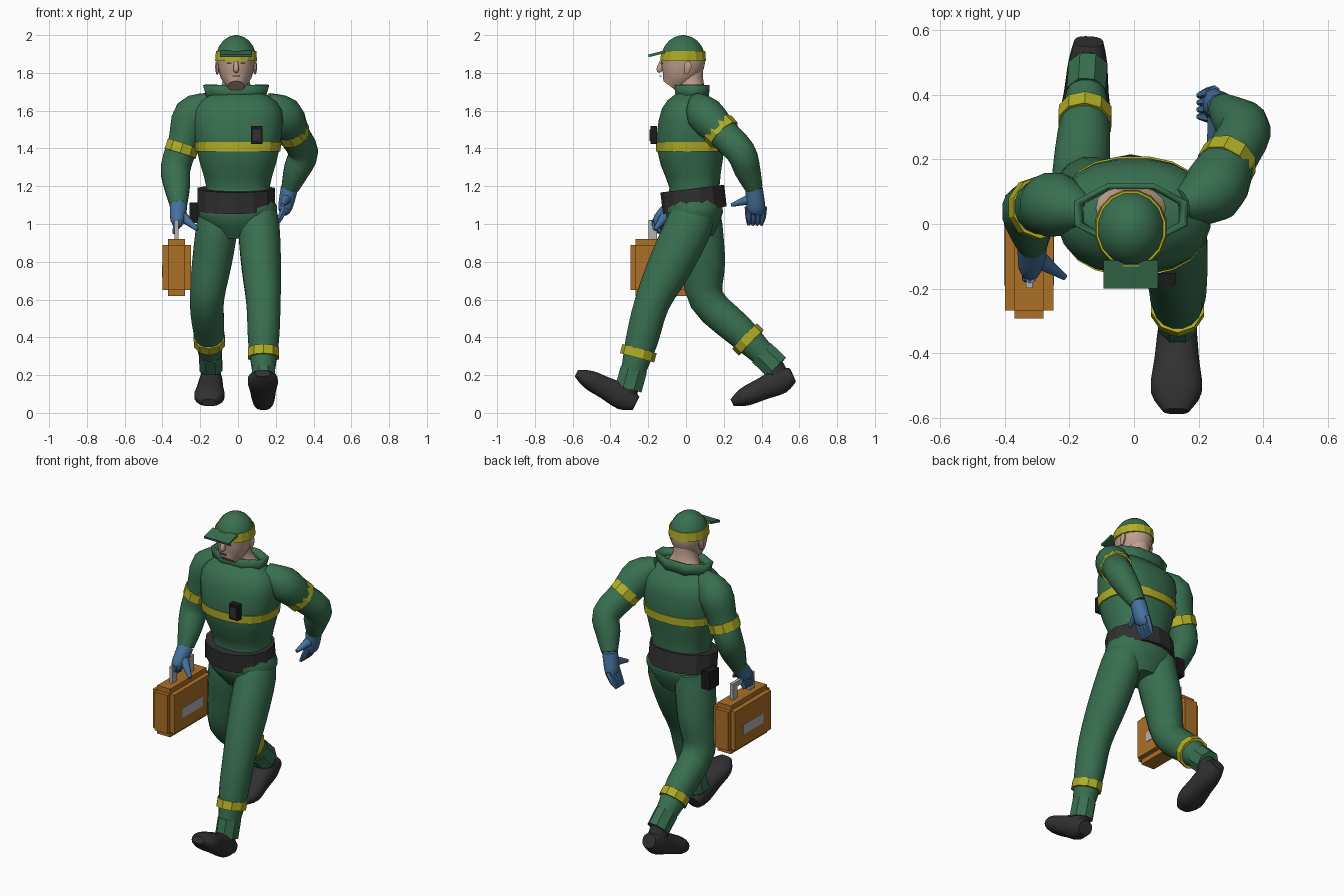
import bpy, bmesh, math
from mathutils import Vector, Matrix

cube = bpy.data.objects.get("Cube")
if cube:
    bpy.data.objects.remove(cube, do_unlink=True)


def material(name, red, green, blue):
    mat = bpy.data.materials.new(name)
    mat.use_nodes = True
    mat.diffuse_color = (red, green, blue, 1)
    mat.node_tree.nodes["Principled BSDF"].inputs["Base Color"].default_value = mat.diffuse_color
    return mat


GREEN = material("green_cloth", .04, .16, .08)
YELLOW = material("yellow_stripe", .44, .42, .02)
DARK = material("dark_leather", .03, .03, .03)
BLACK = material("black_plastic", .01, .01, .01)
BLUE = material("blue_glove", .06, .17, .34)
BROWN = material("orange_case", .41, .16, .02)
SKIN = material("skin", .52, .35, .27)
SILVER = material("silver", .45, .45, .45)
LIP = material("lip_brown", .25, .14, .1)


def finish(name, bm, mat, angle):
    bmesh.ops.recalc_face_normals(bm, faces=bm.faces)
    mesh = bpy.data.meshes.new(name)
    bm.to_mesh(mesh)
    bm.free()
    mesh.materials.append(mat)
    ob = bpy.data.objects.new(name, mesh)
    bpy.context.collection.objects.link(ob)
    bpy.ops.object.select_all(action='DESELECT')
    ob.select_set(True)
    bpy.context.view_layer.objects.active = ob
    bpy.ops.object.shade_smooth_by_angle(angle=math.radians(angle))
    return ob


def smooth(rows, steps):
    """Pass a smooth curve through rows of position and radii."""
    rows = [Vector(row) for row in rows]
    ends = [rows[0], *rows, rows[-1]]
    result = []
    for a, b, c, d in zip(ends, ends[1:], ends[2:], ends[3:]):
        for step in range(steps):
            t = step / steps
            bend = (2 * a - 5 * b + 4 * c - d) * t + (3 * b - a - 3 * c + d) * t * t
            result.append(b + (c - a + bend) * t / 2)
    return result + [rows[-1]]


def tube(name, mat, rows, sides=16, steps=3, power=1, cap=True, angle=50):
    """Skin rings (x, y, z, side radius, other radius) set square to their path."""
    rings = smooth(rows, steps)
    points = [Vector(ring[:3]) for ring in rings]
    bm = bmesh.new()
    loops = []
    for i, ring in enumerate(rings):
        along = (points[min(i + 1, len(points) - 1)] - points[max(i - 1, 0)]).normalized()
        across = Vector((1, 0, 0)) - along * along.x
        across.normalize()
        up = along.cross(across)
        loop = []
        for k in range(sides):
            turn = 2 * math.pi * (k + .5) / sides
            c, s = math.cos(turn), math.sin(turn)
            c = math.copysign(abs(c) ** power, c)
            s = math.copysign(abs(s) ** power, s)
            loop.append(bm.verts.new(points[i] + across * c * ring[3] + up * s * ring[-1]))
        loops.append(loop)
    for low, high in zip(loops, loops[1:]):
        for k in range(sides):
            bm.faces.new((low[k], low[k - 1], high[k - 1], high[k]))
    if cap:
        bm.faces.new(loops[0])
        bm.faces.new(loops[-1])
    return finish(name, bm, mat, angle)


def upright(name, mat, levels, x=0, **options):
    """Stack level rings given as (height, y, half width, half depth)."""
    return tube(name, mat, [(x, y, z, wide, deep) for z, y, wide, deep in levels], **options)


def band(name, mat, centre, axis, wide, deep, width, sides=10):
    half = Vector(axis).normalized() * width / 2
    rows = [(*(Vector(centre) + half * sign), wide, deep) for sign in (-1, 1)]
    tube(name, mat, rows, sides, steps=1, angle=20)


def box(name, mat, centre, size, tilt=0):
    bm = bmesh.new()
    place = Matrix.Translation(centre) @ Matrix.Rotation(tilt, 4, 'X') @ Matrix.Diagonal((*size, 1))
    bmesh.ops.create_cube(bm, size=1, matrix=place)
    finish(name, bm, mat, 20)


def arm(side, shoulder, elbow, wrist, stripe):
    shoulder, elbow, wrist = map(Vector, (shoulder, elbow, wrist))
    inner = Vector((shoulder.x * .6, shoulder.y * .6, shoulder.z + .07))
    joints = (inner, shoulder, shoulder.lerp(elbow, .5), elbow, elbow.lerp(wrist, .5), wrist)
    radii = (.05, .1, .085, .08, .07, .047)
    tube(side + "_sleeve", GREEN, [(*p, r) for p, r in zip(joints, radii)])
    band(side + "_sleeve_stripe", YELLOW, shoulder.lerp(elbow, stripe), elbow - shoulder,
         .09, .097, .055)


def hand(side, wrist, knuckle, tip, thumb):
    wrist, knuckle, tip, thumb = map(Vector, (wrist, knuckle, tip, thumb))
    tube(side + "_palm", BLUE, [(*wrist, .048, .046), (*knuckle, .04, .05),
                                (*knuckle.lerp(tip, .3), .026, .045)], sides=10)
    for i in range(4):
        spread = Vector((0, (i - 1.5) * .027, 0))
        base, end = knuckle + spread, tip + spread * .8
        bend = base.lerp(end, .5) + (knuckle - wrist) * .1
        tube(f"{side}_finger_{i + 1}", BLUE, [(*base, .019), (*bend, .017), (*end, .009)], sides=6)
    root = wrist.lerp(knuckle, .5)
    tube(side + "_thumb", BLUE, [(*root, .035), (*root.lerp(thumb, .6), .02), (*thumb, .01)], sides=8)


def leg(side, hip, knee, ankle, heel, toe):
    hip, knee, ankle, heel, toe = map(Vector, (hip, knee, ankle, heel, toe))
    shin = ankle - knee
    joints = (hip + Vector((0, .02, .1)), hip, hip.lerp(knee, .5), knee, knee.lerp(ankle, .5), ankle)
    widths = (.085, .11, .107, .092, .083, .055)
    depths = (.1, .125, .12, .095, .087, .06)
    tube(side + "_trouser", GREEN, [(*p, w, d) for p, w, d in zip(joints, widths, depths)])
    band(side + "_leg_stripe", YELLOW, knee + shin * .66, shin, .086, .094, .05)
    band(side + "_cuff", GREEN, ankle, shin, .065, .077, .11, sides=8)
    # Boot runs from heel to toe, joined to the ankle by a short shaft
    sole = ((0, .045, .04), (.2, .06, .07), (.5, .07, .06), (.8, .08, .05), (1, .04, .02))
    tube(side + "_boot", DARK, [(*heel.lerp(toe, t), w, h) for t, w, h in sole], power=.85)
    band(side + "_boot_shaft", DARK, ankle.lerp(heel.lerp(toe, .2), .5), heel.lerp(toe, .2) - ankle,
         .055, .06, .12, sides=12)


# Torso, belt and stripe
upright("jacket", GREEN, [(1.1, .04, .19, .15), (1.2, .045, .17, .135), (1.4, .025, .222, .18),
                          (1.6, .03, .235, .16), (1.69, .04, .14, .075)], sides=20, power=.85)
upright("hips", GREEN, [(1.15, .04, .18, .14), (1.05, .045, .21, .152), (.93, .055, .1, .09)],
        sides=20, power=.9)
upright("chest_stripe", YELLOW, [(1.385, .025, .226, .185), (1.435, .025, .233, .186)],
        sides=20, steps=1, power=.85, angle=20)
band("belt", DARK, (-.01, .04, 1.13), (0, -.12, 1), .21, .17, .115, sides=14)
box("belt_pouch", BLACK, (-.23, .09, 1.06), (.055, .09, .11))
box("chest_radio", BLACK, (.1, -.17, 1.47), (.06, .035, .095))
box("radio_clip", DARK, (.1, -.185, 1.47), (.04, .015, .06))

# Collar, neck and head
MID = -.01
collar = upright("collar", GREEN, [(1.655, .033, .165, .095), (1.735, .033, .19, .1)],
                 x=MID, sides=8, steps=1, cap=False, angle=20)
thickness = collar.modifiers.new("thickness", 'SOLIDIFY')
thickness.thickness = .015
thickness.offset = 1
upright("neck", SKIN, [(1.66, .04, .13, .08), (1.74, .02, .075, .075), (1.83, .01, .07, .08)], x=MID)
upright("head", SKIN, [(1.73, -.085, .045, .045), (1.78, -.05, .082, .09), (1.85, -.02, .1, .12),
                       (1.9, -.015, .1, .115)], x=MID)
upright("nose", SKIN, [(1.86, -.13, .01, .01), (1.82, -.138, .016, .02), (1.805, -.133, .01, .01)],
        x=MID, sides=8)
box("mouth", LIP, (MID, -.135, 1.783), (.04, .01, .006))
for side, sign in (("left", 1), ("right", -1)):
    box(side + "_eye", LIP, (MID + sign * .036, -.13, 1.85), (.024, .01, .008))
    upright(side + "_ear", SKIN, [(1.795, 0, .006, .01), (1.83, .01, .012, .02), (1.86, .01, .008, .015)],
            x=MID + sign * .1, sides=8)

# Cap as a dome with a stripe and a bill
dome = [math.radians(a) for a in range(0, 90, 17)]
upright("cap", GREEN, [(1.87 + .13 * math.sin(a), -.015, .11 * math.cos(a), .12 * math.cos(a))
                       for a in dome], x=MID, steps=1)
upright("cap_stripe", YELLOW, [(1.862, -.015, .113, .123), (1.915, -.015, .109, .119)],
        x=MID, steps=1, angle=20)
box("cap_bill", GREEN, (MID, -.155, 1.901), (.17, .09, .014), tilt=.25)

# Swinging left arm, and right arm carrying the case
arm("left", (.24, .1, 1.58), (.345, .29, 1.38), (.275, .36, 1.19), .45)
hand("left", (.272, .36, 1.19), (.25, .37, 1.09), (.2, .365, .995), (.235, .24, 1.1))
arm("right", (-.24, .06, 1.58), (-.33, .045, 1.3), (-.315, -.065, 1.1), .65)
hand("right", (-.315, -.065, 1.1), (-.32, -.125, 1.02), (-.34, -.125, .95), (-.215, -.165, .97))

# Striding legs: hip, knee, ankle, heel, toe
leg("left", (.11, .02, 1), (.135, -.18, .58), (.135, -.29, .18), (.135, -.265, .05), (.13, -.58, .21))
leg("right", (-.11, .07, 1), (-.165, .11, .6), (-.145, .44, .28), (-.14, .565, .2), (-.155, .245, .055))

# Carry case with rims, labels and a handle
case = Vector((-.325, -.09, .77))
box("case_body", BROWN, case, (.15, .355, .24))
box("case_end_rim", BROWN, case, (.09, .405, .24))
box("case_top_rim", BROWN, case, (.09, .355, .3))
for side, sign in (("left", 1), ("right", -1)):
    box("case_label_" + side, SILVER, case + Vector((sign * .073, 0, -.02)), (.008, .2, .06))
    box("case_handle_post_" + side, SILVER, case + Vector((0, sign * .085, .195)), (.02, .045, .11))
box("case_handle_bar", SILVER, case + Vector((0, 0, .235)), (.02, .2, .03))
